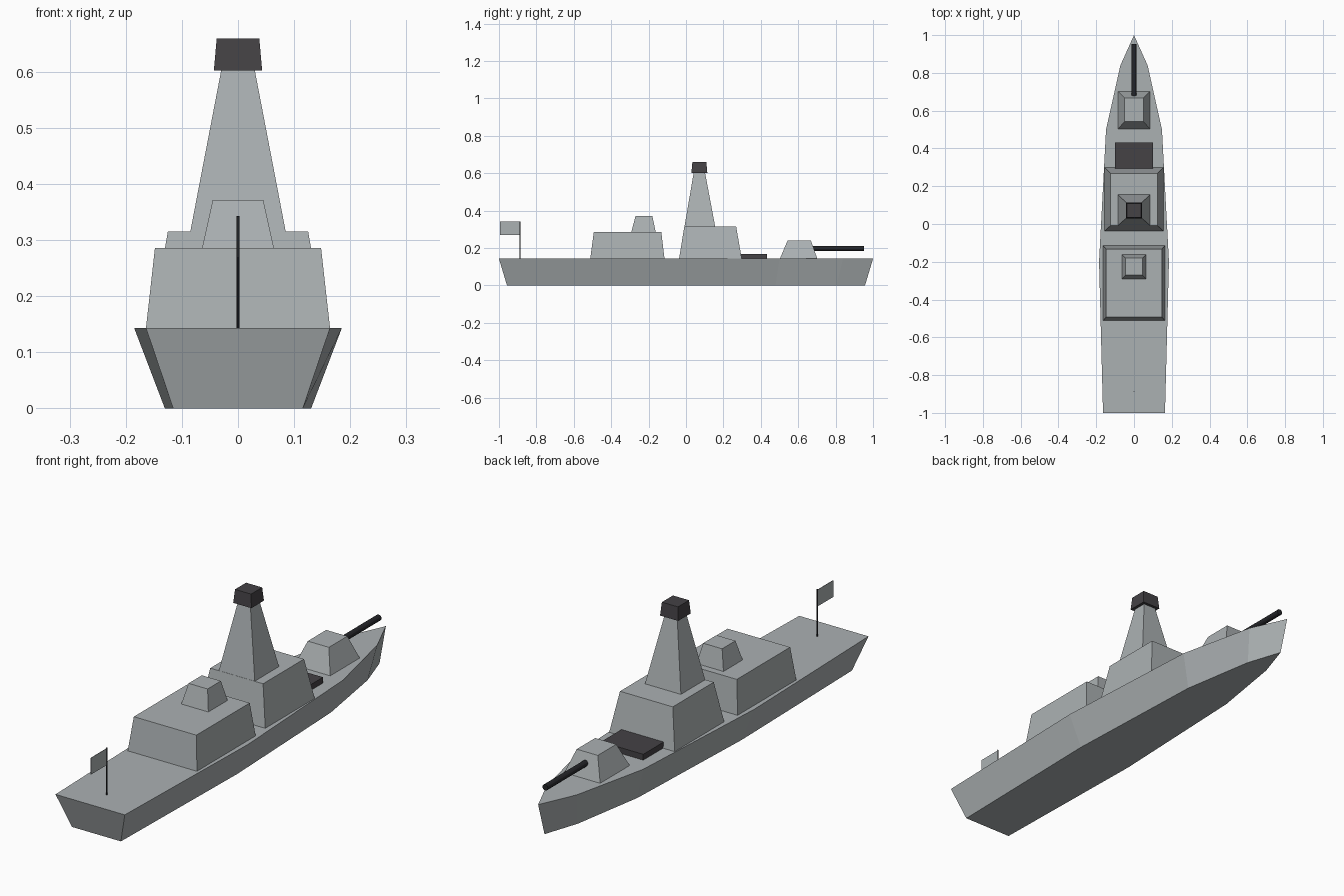
import bpy, bmesh, math

if "Cube" in bpy.data.objects:
    bpy.data.objects.remove(bpy.data.objects["Cube"])


def material(name, colour):
    m = bpy.data.materials.new(name)
    m.diffuse_color = (*colour, 1)
    m.use_nodes = True
    m.node_tree.nodes["Principled BSDF"].inputs["Base Color"].default_value = m.diffuse_color
    return m


GREY = material("ship grey", (0.41, 0.44, 0.45))
DARK = material("dark grey", (0.058, 0.054, 0.06))
BLACK = material("gun black", (0.018, 0.019, 0.022))


def loft(name, bottom, top, mat):
    """Closed solid between two matching rings of points."""
    bm = bmesh.new()
    lo = [bm.verts.new(p) for p in bottom]
    hi = [bm.verts.new(p) for p in top]
    n = len(lo)
    bm.faces.new(lo[::-1])
    bm.faces.new(hi)
    for i in range(n):
        j = (i + 1) % n
        bm.faces.new((lo[i], lo[j], hi[j], hi[i]))
    bmesh.ops.recalc_face_normals(bm, faces=bm.faces)
    me = bpy.data.meshes.new(name)
    bm.to_mesh(me)
    bm.free()
    me.materials.append(mat)
    ob = bpy.data.objects.new(name, me)
    bpy.context.collection.objects.link(ob)
    return ob


def rect(half, y0, y1, z):
    return [(-half, y0, z), (half, y0, z), (half, y1, z), (-half, y1, z)]


def block(name, z0, z1, low, high, mat=GREY):
    """Tapered box; low and high are (half width, y start, y end)."""
    return loft(name, rect(*low, z0), rect(*high, z1), mat)


def rod(name, radius, length, location, rotation, sides):
    bpy.ops.mesh.primitive_cylinder_add(vertices=sides, radius=radius, depth=length,
                                        location=location, rotation=rotation)
    ob = bpy.context.object
    ob.name = name
    ob.data.materials.append(BLACK)


DECK = 0.143

# Hull: half outline of the deck, mirrored, and narrowed for the keel
half = [(0.164, -1.0), (0.185, -0.2), (0.148, 0.5), (0.072, 0.84)]
outline = half + [(0, 1.0)] + [(-x, y) for x, y in reversed(half)]
loft("hull", [(x * 0.705, y * 0.957, 0) for x, y in outline],
     [(x, y, DECK) for x, y in outline], GREY)

# Aft deckhouse with its small upper house
block("aft_deckhouse", DECK, 0.286, (0.164, -0.512, -0.115), (0.148, -0.493, -0.132))
block("aft_upper_house", 0.286, 0.371, (0.064, -0.292, -0.162), (0.045, -0.27, -0.18))

# Bridge, mast tower and mast cap
block("bridge", DECK, 0.315, (0.155, -0.037, 0.298), (0.125, -0.009, 0.268))
block("mast_tower", 0.315, 0.602, (0.085, -0.008, 0.156), (0.03, 0.041, 0.102))
block("mast_cap", 0.602, 0.659, (0.043, 0.029, 0.114), (0.038, 0.034, 0.109), DARK)

# Missile hatch on the foredeck
block("fore_hatch", DECK, 0.168, (0.1, 0.29, 0.432), (0.1, 0.29, 0.432), DARK)

# Gun turret and barrel
block("gun_turret", DECK, 0.24, (0.085, 0.502, 0.702), (0.05, 0.543, 0.668))
rod("gun_barrel", 0.013, 0.30, (0, 0.802, 0.198), (math.pi / 2, 0, 0), 12)

# Flagpole and flag at the stern
rod("flagpole", 0.003, 0.2, (0, -0.888, DECK + 0.1), (0, 0, 0), 8)
block("flag", 0.27, 0.341, (0.001, -0.995, -0.889), (0.001, -0.995, -0.889))
